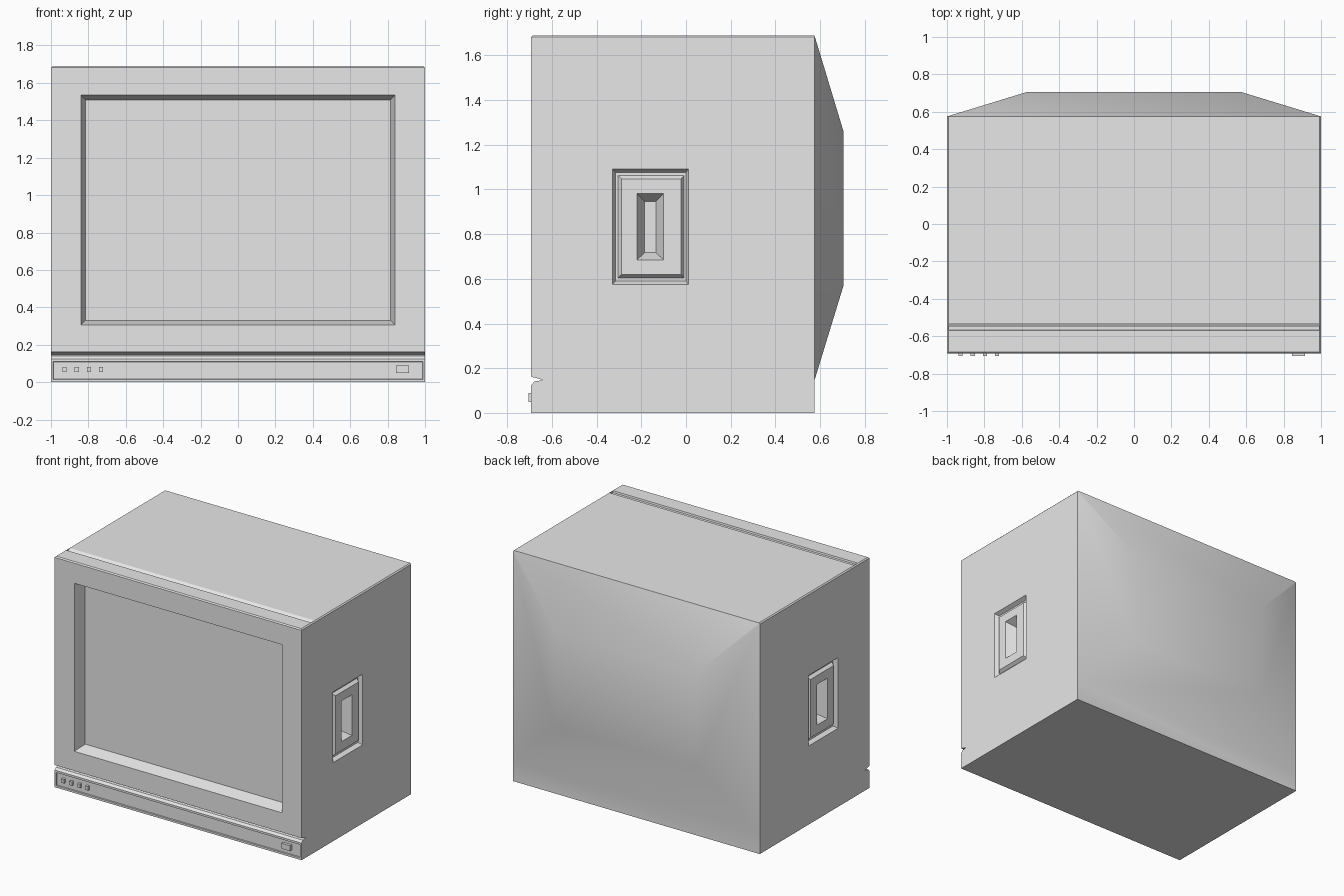
import bpy, bmesh
from mathutils import Vector

cube = bpy.data.objects.get("Cube")
if cube:
    bpy.data.objects.remove(cube, do_unlink=True)

grey = bpy.data.materials.new("plain grey plastic")
grey.use_nodes = True
colour = (0.8, 0.8, 0.8, 1)
grey.diffuse_color = colour
grey.node_tree.nodes["Principled BSDF"].inputs["Base Color"].default_value = colour


def finish(bm, name):
    bmesh.ops.recalc_face_normals(bm, faces=bm.faces[:])
    mesh = bpy.data.meshes.new(name)
    bm.to_mesh(mesh)
    bm.free()
    mesh.materials.append(grey)
    obj = bpy.data.objects.new(name, mesh)
    bpy.context.collection.objects.link(obj)
    return obj


def step(bm, face, limits, axis, shift=0.0):
    """Inset a face to a rectangle given per axis, then move it along an axis."""
    middle = face.calc_center_bounds()
    bmesh.ops.inset_individual(bm, faces=[face], thickness=0.001)
    for v in face.verts:
        for a, (low, high) in limits.items():
            v.co[a] = low if v.co[a] < middle[a] else high
        v.co[axis] += shift


def largest(bm, direction, z_max=9):
    bm.normal_update()
    d = Vector(direction)
    faces = [f for f in bm.faces
             if f.normal.dot(d) > 0.99 and f.calc_center_median().z < z_max]
    return max(faces, key=lambda f: f.calc_area())


X, Y, Z = 0, 1, 2
W, FRONT, BACK, TOP = 1.0, -0.693, 0.575, 1.69
LIP, SEAM = 0.162, 0.145

# Case: side profile with the slot above the control strip
profile = [(FRONT, 0), (BACK, 0), (BACK, SEAM), (BACK, TOP), (FRONT, TOP),
           (FRONT, LIP), (-0.638, 0.147), (-0.678, 0.141), (FRONT, 0.125)]
bm = bmesh.new()
end = bm.faces.new([bm.verts.new((-W, y, z)) for y, z in profile])
extruded = bmesh.ops.extrude_face_region(bm, geom=[end])["geom"]
bmesh.ops.translate(bm, vec=(2 * W, 0, 0),
                    verts=[v for v in extruded if isinstance(v, bmesh.types.BMVert)])
bmesh.ops.recalc_face_normals(bm, faces=bm.faces[:])

# Divide each side along the slot so the upper part is a plain quad
for s in (-1, 1):
    side = largest(bm, (s, 0, 0))
    near = [min(side.verts, key=lambda v: (v.co - Vector((s * W, y, z))).length)
            for y, z in ((FRONT, LIP), (BACK, SEAM))]
    bmesh.utils.face_split(side, *near)

# Tapered back
step(bm, largest(bm, (0, 1, 0)), {X: (-0.575, 0.575), Z: (0.57, 1.26)}, Y, 0.13)

# Narrow chamfer around the top
rim = [e for e in bm.edges
       if all(abs(v.co.z - TOP) < 1e-4 for v in e.verts)
       and not all(v.co.y > 0.5 for v in e.verts)]
bmesh.ops.bevel(bm, geom=rim, offset=0.008, segments=1, affect='EDGES')

# Screen opening
screen = largest(bm, (0, -1, 0))
step(bm, screen, {X: (-0.84, 0.84), Z: (0.305, 1.535)}, Y)
step(bm, screen, {X: (-0.815, 0.815), Z: (0.33, 1.508)}, Y, 0.09)

# Control strip recess
strip = largest(bm, (0, -1, 0), z_max=0.12)
step(bm, strip, {X: (-0.988, 0.988), Z: (0.015, 0.11)}, Y)
step(bm, strip, {X: (-0.986, 0.986), Z: (0.017, 0.108)}, Y, 0.008)

# Groove across the top
groove = largest(bm, (0, 0, 1))
step(bm, groove, {X: (-0.99, 0.99), Y: (-0.57, -0.53)}, Z)
step(bm, groove, {X: (-0.99, 0.99), Y: (-0.567, -0.55)}, Z, -0.012)

# Carrying grips: sunken surround, raised plate, finger hole
grip = [((-0.33, 0.012), (0.575, 1.092), 0),
        ((-0.315, 0.0), (0.59, 1.077), -0.03),
        ((-0.305, -0.008), (0.604, 1.063), 0),
        ((-0.288, -0.022), (0.62, 1.047), 0.022),
        ((-0.22, -0.10), (0.685, 0.982), 0),
        ((-0.185, -0.135), (0.717, 0.947), -0.07)]
for s in (-1, 1):
    side = largest(bm, (s, 0, 0))
    for ys, zs, depth in grip:
        step(bm, side, {Y: ys, Z: zs}, X, s * depth)

case = finish(bm, "television_case")
bpy.ops.object.select_all(action='DESELECT')
case.select_set(True)
bpy.context.view_layer.objects.active = case
bpy.ops.object.shade_smooth_by_angle(angle=0.52)


# Buttons on the control strip
def button(name, x, width, height):
    b = bmesh.new()
    bmesh.ops.create_cube(b, size=1)
    bmesh.ops.scale(b, vec=(width, 0.03, height), verts=b.verts[:])
    bmesh.ops.translate(b, vec=(x, -0.69, 0.068), verts=b.verts[:])
    finish(b, name)


for i in range(4):
    button(f"small_button_{i + 1}", -0.927 + 0.065 * i, 0.022, 0.028)
button("power_button", 0.88, 0.07, 0.04)
